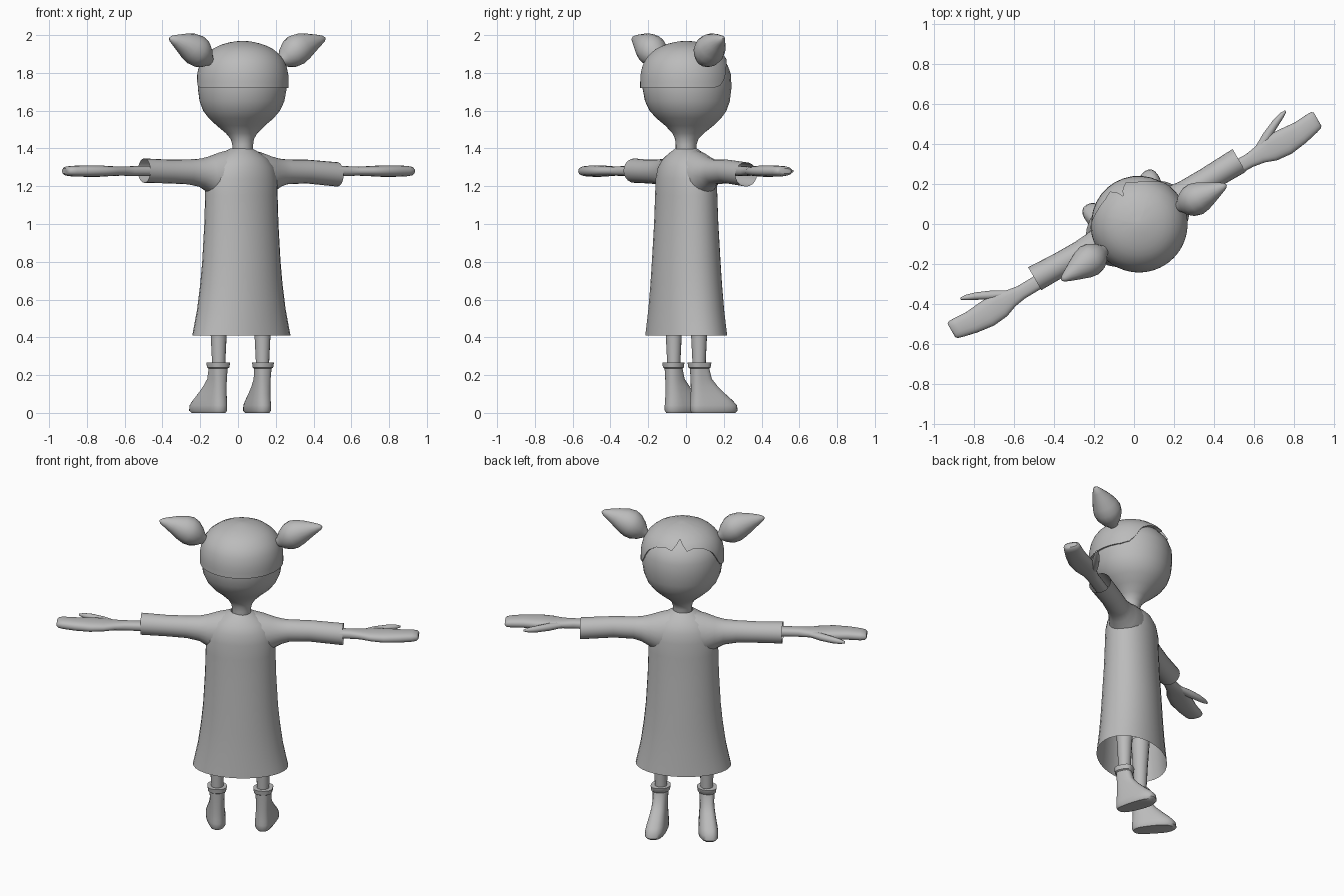
import bpy, bmesh, math
from mathutils import Vector, Matrix

if "Cube" in bpy.data.objects:
    bpy.data.objects.remove(bpy.data.objects["Cube"])

TURN = Matrix.Rotation(math.radians(30), 4, 'Z')   # figure looks along +y, turned 30 degrees
X, Y, Z = Vector((1, 0, 0)), Vector((0, 1, 0)), Vector((0, 0, 1))

grey = bpy.data.materials.new("plain_grey")
grey.diffuse_color = (0.5, 0.5, 0.5, 1)
grey.use_nodes = True
grey.node_tree.nodes["Principled BSDF"].inputs["Base Color"].default_value = grey.diffuse_color


def ring(c, ra, rb, a=X, b=Y, n=24, power=1.0):
    """Ellipse (or rounded box when power < 1) of n points around c."""
    pts = []
    for i in range(n):
        t = 2 * math.pi * i / n
        co, si = math.cos(t), math.sin(t)
        co = math.copysign(abs(co) ** power, co)
        si = math.copysign(abs(si) ** power, si)
        pts.append(Vector(c) + a * (ra * co) + b * (rb * si))
    return pts


def loft(name, rings, start=True, end=True):
    """Skin a series of rings, with optional end caps."""
    bm = bmesh.new()
    rows = [[bm.verts.new(TURN @ p) for p in r] for r in rings]
    n = len(rows[0])
    for r, s in zip(rows, rows[1:]):
        for i in range(n):
            j = (i + 1) % n
            bm.faces.new((r[i], r[j], s[j], s[i]))
    if start:
        bm.faces.new(rows[0][::-1])
    if end:
        bm.faces.new(rows[-1])
    bmesh.ops.recalc_face_normals(bm, faces=bm.faces)
    me = bpy.data.meshes.new(name)
    bm.to_mesh(me)
    bm.free()
    me.materials.append(grey)
    ob = bpy.data.objects.new(name, me)
    bpy.context.collection.objects.link(ob)
    return ob


def lerp_table(table, x):
    for (x0, y0), (x1, y1) in zip(table, table[1:]):
        if x <= x1:
            return y0 + (y1 - y0) * max(0, x - x0) / (x1 - x0)
    return table[-1][1]


# Head and neck: height, radius, forward shift
HU, HV = 0.022, -0.012
head = [(1.36, .055, 0), (1.42, .055, 0), (1.45, .062, .004), (1.48, .083, .012),
        (1.52, .127, .02), (1.56, .172, .016), (1.60, .204, .012), (1.65, .225, .008),
        (1.72, .236, .005), (1.79, .234, .005), (1.84, .218, .003), (1.88, .188, 0),
        (1.92, .135, 0), (1.945, .06, 0)]
loft("head", [ring((HU, HV + f, z), r, r, n=32) for z, r, f in head])

# Hair cap with a zigzag fringe; hairline height by angle from the front
hairline = [(0, 1.925), (4, 1.905), (12, 1.868), (24, 1.880), (40, 1.868), (54, 1.835),
            (64, 1.765), (72, 1.732), (84, 1.72), (180, 1.72)]
cap = [(1.72, .243), (1.78, .243), (1.83, .234), (1.87, .216), (1.90, .193),
       (1.93, .155), (1.95, .112), (1.963, .065), (1.97, .012)]
hair_rows = []
for k in [-1] + list(range(13)):
    row = []
    for i in range(90):
        t = math.radians(i * 4)
        low = lerp_table(hairline, abs((i * 4 + 180) % 360 - 180))
        s = max(k, 0) / 12
        z = low + (1.97 - low) * (1 - (1 - s) ** 1.6)
        r = lerp_table(cap, z) - (0.02 if k < 0 else 0)
        row.append(Vector((HU + r * math.sin(t), HV + r * math.cos(t), z)))
    hair_rows.append(row)
loft("hair_cap", hair_rows, start=False)

# Dress body: height, half width, half depth
dress = [(.41, .279, .193), (.45, .270, .190), (.55, .249, .182), (.68, .231, .174),
         (.80, .219, .168), (1.0, .208, .156), (1.15, .204, .150), (1.24, .202, .147),
         (1.30, .185, .137), (1.345, .148, .115), (1.375, .105, .085), (1.392, .075, .066),
         (1.40, .056, .056)]
loft("dress", [ring((.016, -.008, z), a, b, n=32) for z, a, b in dress], start=False, end=False)

# Arm profiles: distance, forward shift, half width, half height
hand = [(.45, -.010, .036, .028), (.66, -.014, .036, .026), (.72, -.014, .046, .024),
        (.78, -.016, .066, .026), (.86, -.022, .068, .030), (.95, -.020, .058, .030),
        (1.02, -.010, .052, .028), (1.048, -.006, .048, .024), (1.058, -.005, .038, .014)]
thumb = [(.72, .010, .022, .016), (.79, .045, .026, .022), (.86, .080, .021, .020),
         (.91, .100, .015, .015), (.94, .110, .005, .006)]
# Boot sections: height, heel, toe, half width
boot = [(0, -.040, .195, .046), (.012, -.048, .207, .054), (.04, -.048, .203, .054),
        (.065, -.046, .180, .052), (.10, -.044, .140, .048), (.14, -.044, .098, .044),
        (.18, -.044, .064, .042), (.235, -.046, .048, .045), (.24, -.054, .054, .053),
        (.268, -.058, .058, .057), (.268, -.040, .040, .040)]
# Pigtail: position along the axis, radius
pigtail = [(0, .022), (.06, .030), (.14, .055), (.26, .077), (.38, .083), (.52, .074),
           (.70, .052), (.86, .031), (.96, .017), (1.0, .005)]

for side, s in (("left", -1), ("right", 1)):
    # Sleeve, flaring into the shoulder and open at the cuff
    cuff, drop = (.615, -.018) if s > 0 else (.567, 0.002)
    sleeve = [(.06, 1.395, 1.12, .110), (.13, 1.378, 1.13, .105), (.19, 1.358, 1.165, .085),
              (.24, 1.346, 1.195, .071), (.30, 1.342, 1.210, .064), (.42, 1.341, 1.215, .062),
              (cuff, 1.345 + drop, 1.216 + drop, .066)]
    rings = [ring((s * u + .016 * (u < .3), .012 * u / .6, (t + b) / 2), d, (t - b) / 2, Y, Z, 20)
             for u, t, b, d in sleeve]
    loft(side + "_sleeve", rings, end=False)
    # Hand with forearm, and thumb
    loft(side + "_hand", [ring((s * u, v, 1.28), w, h, Y, Z, 20, .8) for u, v, w, h in hand])
    loft(side + "_thumb", [ring((s * u, v, 1.28), w, h, Y, Z, 12) for u, v, w, h in thumb])

    # Leg
    hip = .013 + s * .134
    loft(side + "_leg", [ring((hip, -.005, z), r, r, n=16)
                         for z, r in ((.2, .034), (.28, .036), (.42, .043), (.6, .055))])
    # Boot, toe turned slightly outward and wider than the heel
    rings = []
    for z, heel, toe, w in boot:
        pts = ring((0, (heel + toe) / 2, z), w, (toe - heel) / 2, n=24, power=.8)
        for p in pts:
            p.x *= 1 + 1.2 * max(p.y - .05, 0)
            p.x += hip + s * .17 * max(p.y, 0)
            p.y -= .005
        rings.append(pts)
    loft(side + "_boot", rings)

    # Pigtail, a teardrop pointing out and up
    base = Vector((HU + s * .205, HV - .025, 1.855))
    tip = Vector((HU + s * .475, HV - .05, 1.985))
    axis = (tip - base).normalized()
    a = axis.cross(Y).normalized()
    b = axis.cross(a)
    loft(side + "_pigtail", [ring(base.lerp(tip, t) + Z * .018 * math.sin(math.pi * t), r, r, a, b, 16)
                             for t, r in pigtail])

# Smooth shading with crisp rims
bpy.ops.object.select_all(action='SELECT')
bpy.context.view_layer.objects.active = bpy.data.objects["head"]
bpy.ops.object.shade_smooth_by_angle(angle=math.radians(45))
